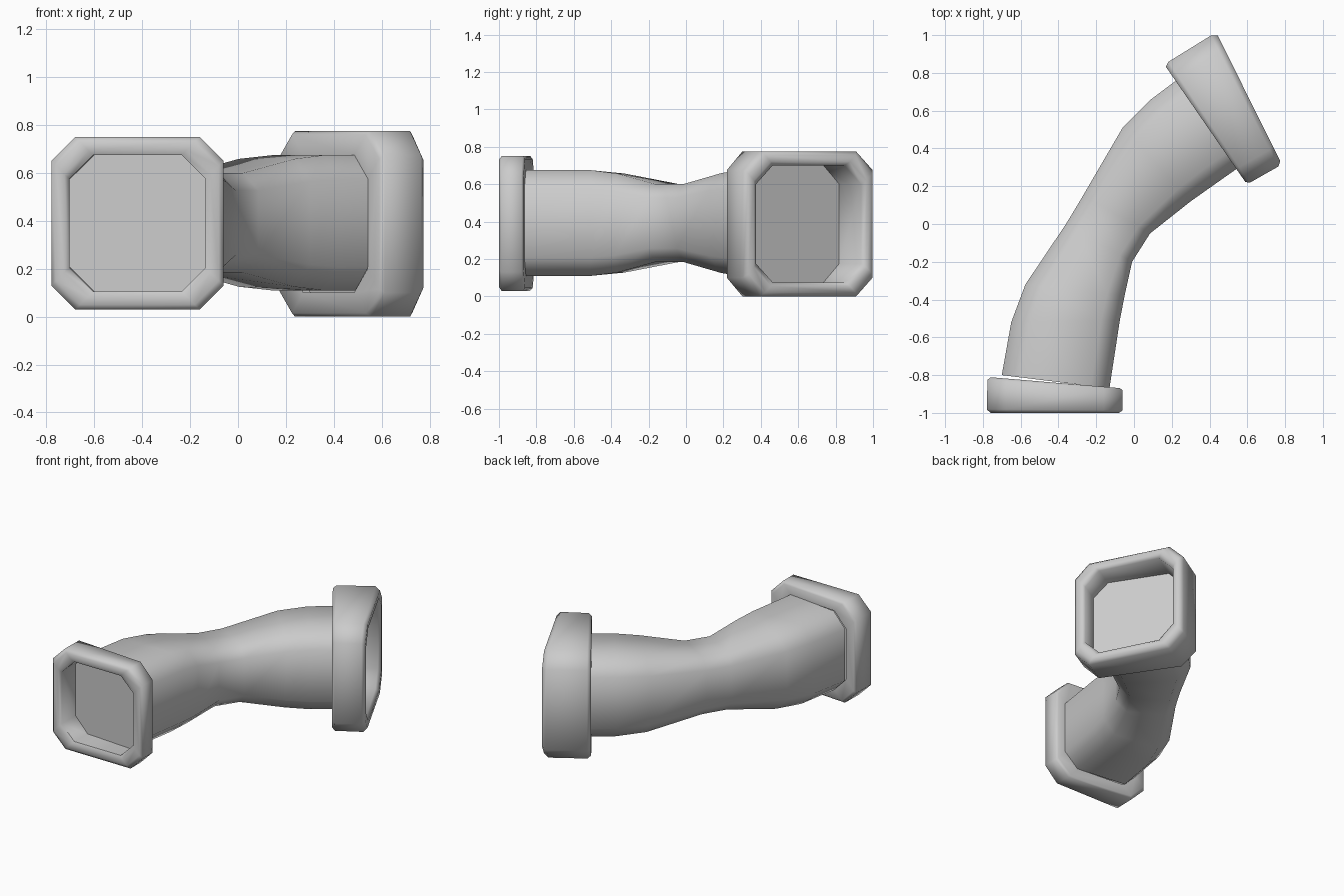
import bpy, bmesh
from mathutils import Vector

if "Cube" in bpy.data.objects:
    bpy.data.objects.remove(bpy.data.objects["Cube"])


def octagon(left, right, z0, z1, c, inset=0.0):
    """Chamfered-square section standing upright between two plan points."""
    l, r = Vector((*left, 0)), Vector((*right, 0))
    u = (r - l).normalized()
    mid = (l + r) / 2 + Vector((0, 0, (z0 + z1) / 2))
    a, b = (r - l).length / 2 - inset, (z1 - z0) / 2 - inset
    shape = [(a, b - c), (a - c, b), (c - a, b), (-a, b - c),
             (-a, c - b), (c - a, -b), (a - c, -b), (a, c - b)]
    return [mid + u * x + Vector((0, 0, z)) for x, z in shape]


def loft(name, rings, cap_last=False, angle=1.0):
    bm = bmesh.new()
    loops = [[bm.verts.new(p) for p in ring] for ring in rings]
    for p, q in zip(loops, loops[1:]):
        for i in range(8):
            j = (i + 1) % 8
            bm.faces.new((p[i], p[j], q[j], q[i]))
    if cap_last:
        bm.faces.new(loops[-1])
    bmesh.ops.recalc_face_normals(bm, faces=bm.faces)
    mesh = bpy.data.meshes.new(name)
    bm.to_mesh(mesh)
    bm.free()
    ob = bpy.data.objects.new(name, mesh)
    bpy.context.collection.objects.link(ob)
    bpy.ops.object.select_all(action='DESELECT')
    ob.select_set(True)
    bpy.context.view_layer.objects.active = ob
    bpy.ops.object.shade_smooth_by_angle(angle=angle)
    return ob


def flange(name, back, front, z0, z1, back_inset, floor_t):
    """Collar between two plan lines, with a recessed end panel."""
    bl, br, fl, fr = map(Vector, (*back, *front))
    profile = [(0, back_inset), (0, 0.015), (0.08, 0), (0.9, 0), (1, 0.02),
               (1, 0.055), (0.93, 0.075), (floor_t, 0.075)]
    rings = [octagon(bl.lerp(fl, t), br.lerp(fr, t), z0, z1, 0.1, d)
             for t, d in profile]
    return loft(name, rings, cap_last=True)


# bent pipe: left point, right point, half height of each section
sections = [((-0.70, -0.80), (-0.13, -0.87), 0.283),
            ((-0.65, -0.52), (-0.075, -0.51), 0.283),
            ((-0.575, -0.32), (-0.05, -0.38), 0.265),
            ((-0.36, 0.00), (-0.01, -0.20), 0.208),
            ((-0.27, 0.15), (0.085, -0.05), 0.208),
            ((-0.06, 0.51), (0.30, 0.12), 0.267),
            ((0.09, 0.66), (0.42, 0.205), 0.283),
            ((0.23, 0.765), (0.545, 0.293), 0.283)]
loft("bent_pipe", [octagon(l, r, 0.392 - h, 0.392 + h, 0.35 * h)
                   for l, r, h in sections])

# end collars
flange("front_collar", ((-0.775, -0.81), (-0.06, -0.87)),
       ((-0.78, -1.0), (-0.06, -1.0)), 0.03, 0.75, 0.08, 0.1)
flange("rear_collar", ((0.16, 0.845), (0.598, 0.21)),
       ((0.435, 1.015), (0.783, 0.315)), 0.0, 0.775, 0.1, 0.22)
